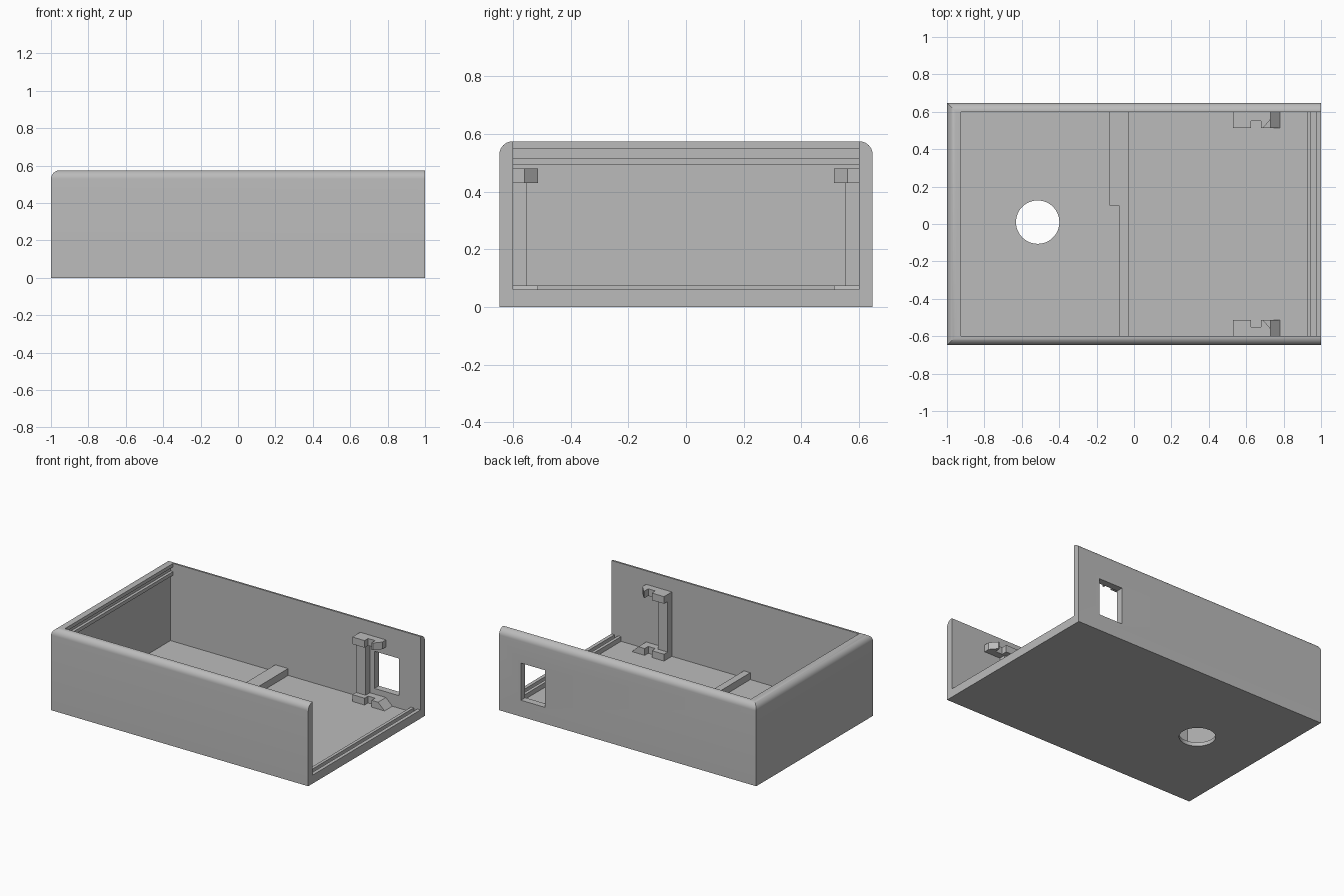
import bpy, bmesh, math
from mathutils import Matrix, Vector

if "Cube" in bpy.data.objects:
    bpy.data.objects.remove(bpy.data.objects["Cube"], do_unlink=True)

# Single plain grey plastic
grey = bpy.data.materials.new("grey_plastic")
grey.use_nodes = True
grey.diffuse_color = (0.5, 0.5, 0.5, 1)
grey.node_tree.nodes["Principled BSDF"].inputs["Base Color"].default_value = (0.5, 0.5, 0.5, 1)

FLOOR, INNER_Y, TOP, WALL_X = 0.027, 0.6, 0.575, -0.945


def finish(name, bm):
    bmesh.ops.recalc_face_normals(bm, faces=bm.faces)
    mesh = bpy.data.meshes.new(name)
    bm.to_mesh(mesh)
    bm.free()
    mesh.materials.append(grey)
    obj = bpy.data.objects.new(name, mesh)
    bpy.context.collection.objects.link(obj)
    return obj


def box_mesh(x0, x1, y0, y1, z0, z1):
    bm = bmesh.new()
    bmesh.ops.create_cube(bm, size=1)
    bmesh.ops.scale(bm, vec=(x1 - x0, y1 - y0, z1 - z0), verts=bm.verts)
    bmesh.ops.translate(bm, vec=((x0 + x1) / 2, (y0 + y1) / 2, (z0 + z1) / 2), verts=bm.verts)
    return bm


def prism(name, points, vec):
    """Extrude a closed outline along vec."""
    bm = bmesh.new()
    face = bm.faces.new([bm.verts.new(p) for p in points])
    new = bmesh.ops.extrude_face_region(bm, geom=[face])["geom"]
    bmesh.ops.translate(bm, vec=vec, verts=[v for v in new if isinstance(v, bmesh.types.BMVert)])
    return finish(name, bm)


def plan(name, outline, z0, z1):
    return prism(name, [(x, y, z0) for x, y in outline], (0, 0, z1 - z0))


def cut(obj, cutter):
    cutter.hide_render = True
    mod = obj.modifiers.new("cut", "BOOLEAN")
    mod.operation = "DIFFERENCE"
    mod.solver = "EXACT"
    mod.object = cutter
    bpy.context.view_layer.objects.active = obj
    bpy.ops.object.modifier_apply(modifier=mod.name)
    bpy.data.objects.remove(cutter, do_unlink=True)


# Outer shell with three rounded top edges
bm = box_mesh(-1, 1, -0.648, 0.648, 0, TOP)
rounded = []
for e in bm.edges:
    mid = (e.verts[0].co + e.verts[1].co) / 2
    if mid.z > TOP - 0.01 and mid.x < 0.5:
        rounded.append(e)
bmesh.ops.bevel(bm, geom=rounded, offset=0.047, segments=10, profile=0.5, affect="EDGES")
shell = finish("case_shell", bm)

# Inner space, with the lid grooves in the end wall and along the open edge
profile = [(-0.925, 0.8), (-0.925, 0.55), (WALL_X, 0.55), (WALL_X, 0.517),
           (-0.925, 0.517), (-0.925, 0.492), (WALL_X, 0.492), (WALL_X, FLOOR),
           (0.925, FLOOR), (0.925, 0.06), (0.947, 0.06), (0.947, FLOOR),
           (0.975, FLOOR), (0.975, 0.06), (1.2, 0.06), (1.2, 0.8)]
cut(shell, prism("inner_cutter", [(x, -INNER_Y, z) for x, z in profile], (0, 2 * INNER_Y, 0)))

# Window in the back wall
cut(shell, finish("window_cutter", box_mesh(0.642, 0.83, 0.5, 0.8, 0.115, 0.376)))

# Round hole through the floor
bm = bmesh.new()
bmesh.ops.create_cone(bm, cap_ends=True, segments=48, radius1=0.116, radius2=0.116,
                      depth=0.3, matrix=Matrix.Translation((-0.515, 0.01, 0)))
cut(shell, finish("hole_cutter", bm))

bpy.ops.object.select_all(action="DESELECT")
shell.select_set(True)
bpy.context.view_layer.objects.active = shell
bpy.ops.object.shade_smooth_by_angle(angle=math.radians(30))

# Stepped divider bar on the floor
plan("floor_divider", [(-0.08, -INNER_Y), (-0.03, -INNER_Y), (-0.03, INNER_Y),
                       (-0.13, INNER_Y), (-0.13, 0.1), (-0.08, 0.1)], FLOOR, 0.075)

# Holder on each side wall: post, notched upper clip, notched ramped lower clip
notch = [(0.53, 0.6), (0.53, 0.513), (0.625, 0.513), (0.625, 0.552), (0.68, 0.552), (0.68, 0.513)]
for label, s in (("front", -1), ("back", 1)):
    def side(pts):
        return [(x, s * y) for x, y in pts]

    plan(label + "_post", side([(0.53, 0.6), (0.53, 0.553), (0.605, 0.553), (0.605, 0.6)]), 0.075, 0.43)
    plan(label + "_upper_clip", side(notch + [(0.69, 0.513), (0.73, 0.56), (0.73, 0.6)]), 0.43, 0.48)
    lower = plan(label + "_lower_clip", side(notch + [(0.78, 0.513), (0.78, 0.6)]), FLOOR, 0.075)
    for v in lower.data.vertices:
        if v.co.x > 0.75 and v.co.z > 0.05:
            v.co.x = 0.73
